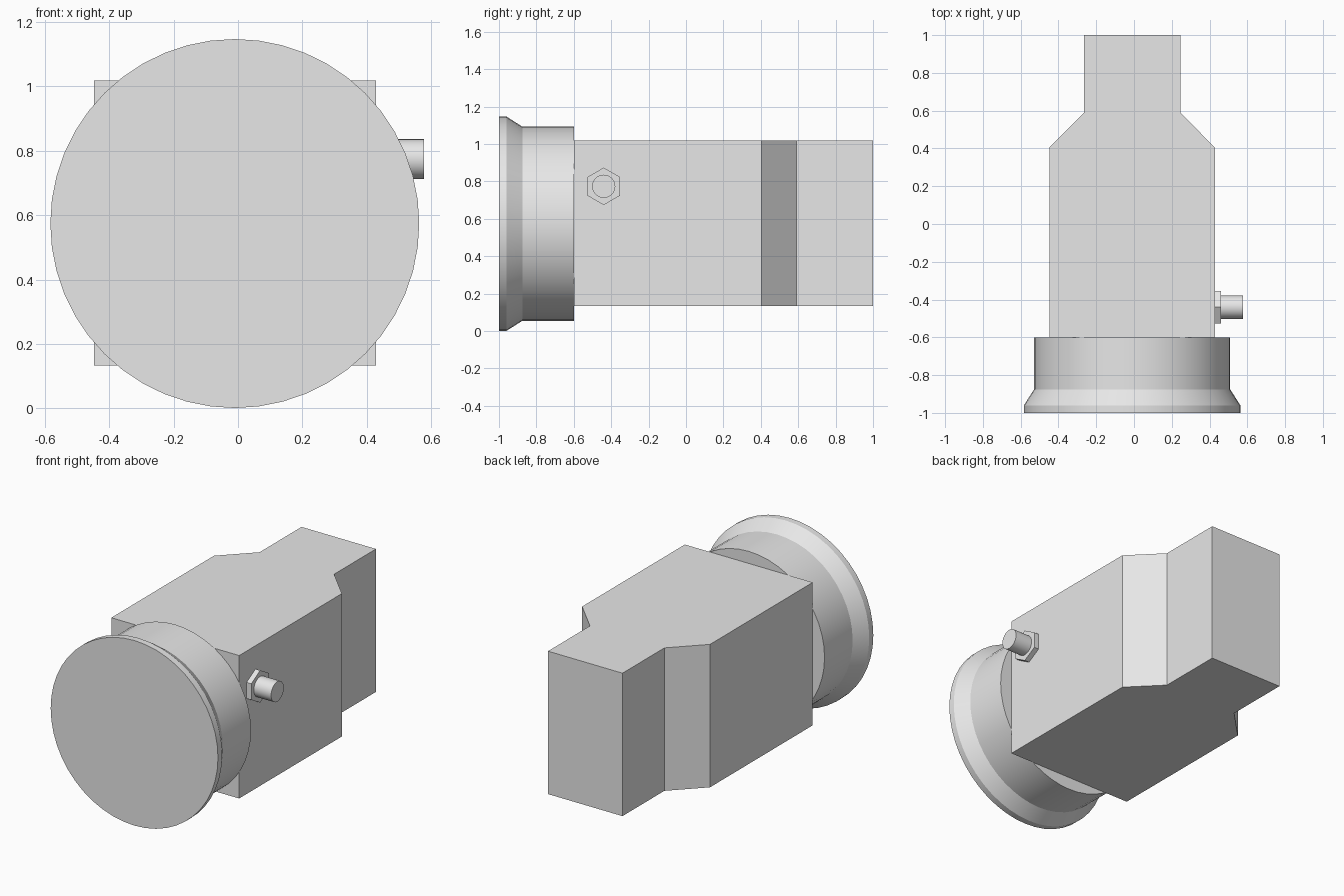
import bpy
import bmesh
from math import radians, cos, sin, tau
from mathutils import Matrix, Vector

if "Cube" in bpy.data.objects:
    bpy.data.objects.remove(bpy.data.objects["Cube"], do_unlink=True)

CENTER_X = -0.01
CENTER_Z = 0.574

grey = bpy.data.materials.new("plain grey")
grey.use_nodes = True
grey.diffuse_color = (0.8, 0.8, 0.8, 1)
grey.node_tree.nodes["Principled BSDF"].inputs["Base Color"].default_value = (0.8, 0.8, 0.8, 1)


def finish(name, bm, smooth=False):
    bmesh.ops.recalc_face_normals(bm, faces=bm.faces)
    mesh = bpy.data.meshes.new(name)
    bm.to_mesh(mesh)
    bm.free()
    mesh.materials.append(grey)
    obj = bpy.data.objects.new(name, mesh)
    bpy.context.collection.objects.link(obj)
    if smooth:
        bpy.ops.object.select_all(action='DESELECT')
        obj.select_set(True)
        bpy.context.view_layer.objects.active = obj
        bpy.ops.object.shade_smooth_by_angle(angle=radians(30))
    return obj


def turned(name, profile, sides, matrix, smooth=True):
    """Capped solid of revolution about local z from (radius, height) pairs."""
    bm = bmesh.new()
    rings = [[bm.verts.new(matrix @ Vector((r * cos(tau * i / sides), r * sin(tau * i / sides), h)))
              for i in range(sides)] for r, h in profile]
    for low, high in zip(rings, rings[1:]):
        for i in range(sides):
            j = (i + 1) % sides
            bm.faces.new((low[i], low[j], high[j], high[i]))
    bm.faces.new(rings[0])
    bm.faces.new(rings[-1])
    return finish(name, bm, smooth)


# Main body: stepped plan outline, mirrored and extruded upwards
half = [(0.438, -0.6), (0.438, 0.405), (0.255, 0.59), (0.255, 1.0)]
outline = half + [(-x, y) for x, y in reversed(half)]
bm = bmesh.new()
base = bm.faces.new([bm.verts.new((CENTER_X + x, y, 0.133)) for x, y in outline])
top = bmesh.ops.extrude_face_region(bm, geom=[base])["geom"]
bmesh.ops.translate(bm, vec=(0, 0, 0.885),
                    verts=[v for v in top if isinstance(v, bmesh.types.BMVert)])
finish("main_body", bm)

# Round collar with a flared front flange, axis along y
along_y = Matrix.Translation((CENTER_X, 0, CENTER_Z)) @ Matrix.Rotation(radians(-90), 4, 'X')
turned("front_collar",
       [(0.573, -1.0), (0.573, -0.96), (0.519, -0.875), (0.519, -0.6)], 48, along_y)

# Side fitting: hexagonal nut and round stud, axis along x
along_x = Matrix.Translation((0.428, -0.44, 0.774)) @ Matrix.Rotation(radians(90), 4, 'Y')
turned("side_nut", [(0.1, -0.01), (0.1, 0.032)], 6, along_x, smooth=False)
turned("side_stud", [(0.062, 0.0), (0.062, 0.15)], 32, along_x)
